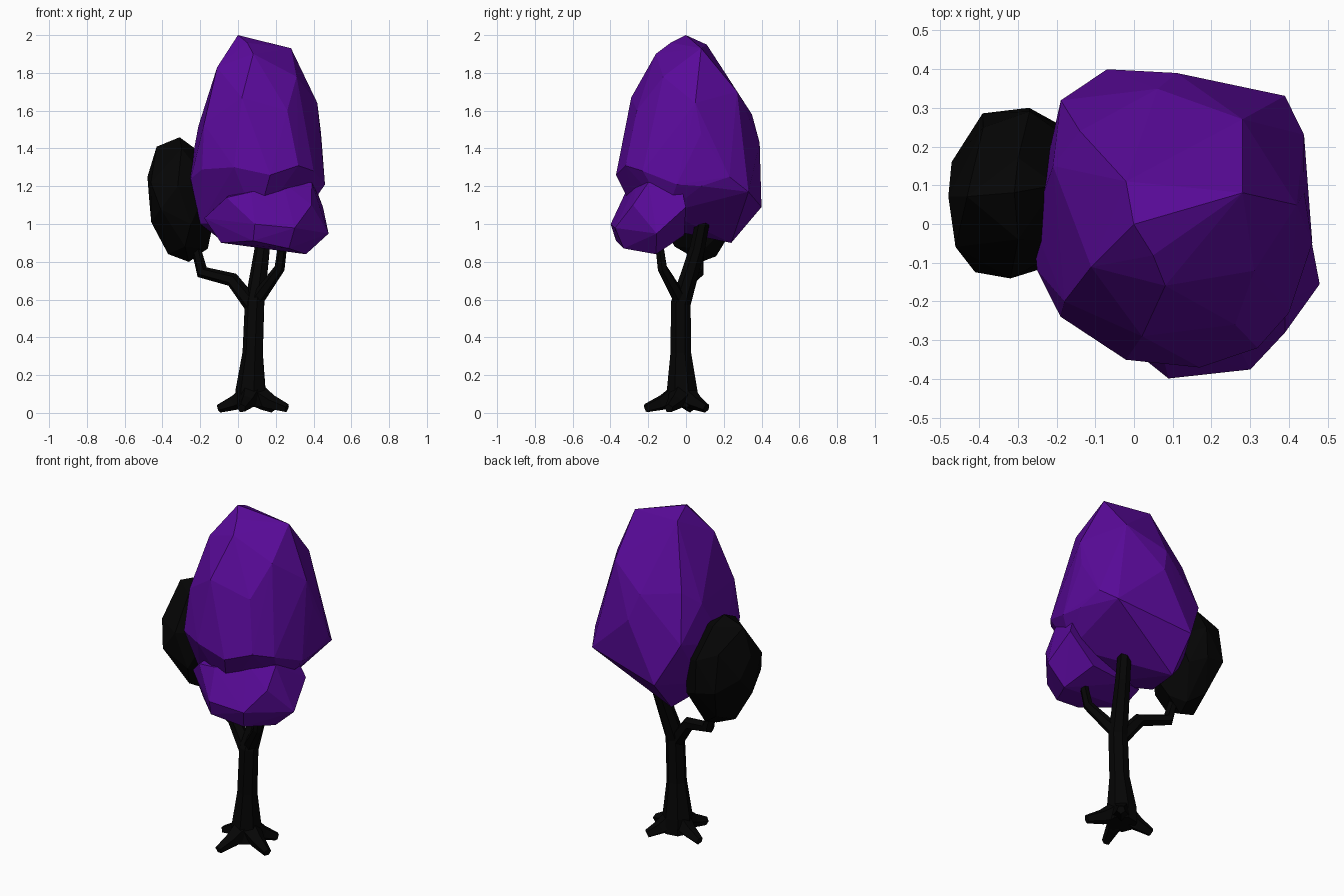
import bpy, bmesh, math, random
from itertools import combinations
from mathutils import Vector

random.seed(4)


def material(name, rgb):
    m = bpy.data.materials.new(name)
    m.diffuse_color = (*rgb, 1)
    return m


PURPLE = material("purple_leaves", (0.10, 0.003, 0.32))
BLACK = material("black_bark", (0.0015, 0.0015, 0.0015))


def finish(bm, name, mat):
    bmesh.ops.recalc_face_normals(bm, faces=bm.faces)
    me = bpy.data.meshes.new(name)
    bm.to_mesh(me)
    bm.free()
    me.materials.append(mat)
    ob = bpy.data.objects.new(name, me)
    bpy.context.collection.objects.link(ob)
    return ob


def faceted_hull(name, points, mat):
    """Flat-faced clump wrapped around a few key corners (exact hull)."""
    bm = bmesh.new()
    jit = lambda: random.uniform(-0.001, 0.001)
    vs = [bm.verts.new((p[0] + jit(), p[1] + jit(), p[2] + jit())) for p in points]
    for tri in combinations(vs, 3):
        a, b, c = (v.co for v in tri)
        n = (b - a).cross(c - a)
        sides = [n.dot(v.co - a) > 0 for v in vs if v not in tri]
        if all(sides) or not any(sides):
            bm.faces.new(tri)
    bmesh.ops.delete(bm, geom=[v for v in bm.verts if not v.link_faces], context='VERTS')
    return finish(bm, name, mat)


def limb(name, path, sides=6, mat=BLACK):
    """Tapered tube; path entries are (x, y, z, radius)."""
    bm = bmesh.new()
    pts = [Vector(p[:3]) for p in path]
    rings = []
    for i, p in enumerate(pts):
        d = (pts[min(i + 1, len(pts) - 1)] - pts[max(i - 1, 0)]).normalized()
        side = d.cross(Vector((0.05, 1, 0.1))).normalized()
        up = d.cross(side)
        r = path[i][3]
        rings.append([bm.verts.new(p + r * (side * math.cos(a) + up * math.sin(a)))
                      for a in (math.tau * k / sides for k in range(sides))])
    for a, b in zip(rings, rings[1:]):
        for k in range(sides):
            j = (k + 1) % sides
            bm.faces.new((a[k], a[j], b[j], b[k]))
    bm.faces.new(rings[0])
    bm.faces.new(rings[-1])
    return finish(bm, name, mat)


# Main crown
faceted_hull("main_crown", [
    (0, 0, 2.0), (0.05, -0.08, 1.96), (0.28, 0.08, 1.93), (-0.02, 0.11, 1.95),
    (-0.11, -0.11, 1.83), (0.08, -0.16, 1.90), (0.31, -0.12, 1.78),
    (0.28, 0.27, 1.70), (0.06, 0.35, 1.58), (-0.14, 0.24, 1.60),
    (0.42, 0.05, 1.64), (0.02, -0.29, 1.67), (0.26, -0.26, 1.60),
    (-0.21, 0.15, 1.52), (-0.18, -0.20, 1.53), (0.44, 0.08, 1.48),
    (0.44, 0.23, 1.25), (0.11, 0.39, 1.43), (-0.19, 0.32, 1.33), (-0.26, 0, 1.25),
    (-0.25, -0.12, 1.24), (-0.19, -0.24, 1.29), (-0.02, -0.35, 1.30),
    (0.17, -0.37, 1.26), (0.32, -0.32, 1.31), (0.40, -0.23, 1.28),
    (0.46, -0.05, 1.21), (0.45, 0.08, 1.20), (0.39, 0.33, 1.17),
    (-0.07, 0.40, 1.09), (-0.07, 0.24, 0.90), (-0.20, -0.08, 1.0),
    (0.36, -0.1, 1.06), (0.1, -0.24, 1.0), (-0.21, 0.15, 1.05),
], PURPLE)

# Lower front clump
faceted_hull("front_clump", [
    (0.09, -0.398, 1.0), (0.30, -0.375, 0.98), (0.08, -0.37, 0.91),
    (0.27, -0.33, 0.87), (0.36, -0.16, 0.84), (0.48, -0.155, 0.95),
    (0.39, -0.28, 1.10), (0.39, -0.20, 1.22), (0.24, -0.26, 1.22),
    (0.07, -0.32, 1.17), (-0.06, -0.28, 1.14), (-0.18, -0.17, 1.03),
    (-0.09, -0.20, 0.90), (0.45, 0.0, 1.09), (0.02, -0.04, 0.94),
    (0.28, -0.01, 0.94), (0.40, -0.03, 1.22), (0, -0.08, 1.2),
], PURPLE)

# Dark side clump
faceted_hull("side_clump", [
    (-0.31, 0.08, 1.46), (-0.30, 0.17, 1.42), (-0.43, 0.07, 1.41),
    (-0.30, -0.04, 1.40), (-0.20, 0.10, 1.38), (-0.48, 0.07, 1.25),
    (-0.46, -0.06, 1.22), (-0.39, 0.25, 1.30), (-0.27, 0.29, 1.25),
    (-0.32, -0.14, 1.20), (-0.14, 0.20, 1.20), (-0.15, -0.05, 1.22),
    (-0.47, 0.16, 1.14), (-0.46, 0.03, 1.01), (-0.41, -0.125, 1.08),
    (-0.39, 0.285, 1.08), (-0.27, 0.30, 1.06), (-0.18, 0.25, 1.02),
    (-0.25, -0.12, 1.0), (-0.14, 0.05, 0.96), (-0.37, 0.06, 0.84),
    (-0.34, 0.20, 0.90), (-0.28, -0.06, 0.88), (-0.26, 0.08, 0.80),
    (-0.24, 0.16, 0.83), (-0.16, 0.10, 0.87),
], BLACK)

# Trunk
limb("trunk", [(0.07, -0.02, 0.03, 0.085), (0.07, -0.02, 0.12, 0.083),
               (0.08, -0.027, 0.32, 0.056), (0.09, -0.027, 0.58, 0.054),
               (0.13, 0.06, 0.87, 0.042), (0.15, 0.11, 1.12, 0.036)], 7)

# Branches
limb("left_branch", [(0.09, -0.03, 0.55, 0.045), (-0.03, 0.01, 0.705, 0.038),
                     (-0.19, 0.06, 0.745, 0.035), (-0.23, 0.07, 0.90, 0.024)])
limb("right_branch", [(0.10, -0.03, 0.60, 0.038), (0.22, -0.125, 0.765, 0.028),
                      (0.245, -0.15, 0.95, 0.022)])

# Roots
for i, (x, y) in enumerate([(0.02, -0.21), (0.255, -0.09), (0.18, 0.105), (-0.1, 0.02)]):
    cx, cy = 0.075, -0.02
    at = lambda t: (cx + (x - cx) * t, cy + (y - cy) * t)
    limb(f"root_{i + 1}", [(*at(0.1), 0.10, 0.065), (*at(0.55), 0.055, 0.042),
                           (*at(1.02), 0.024, 0.024)], 5)
